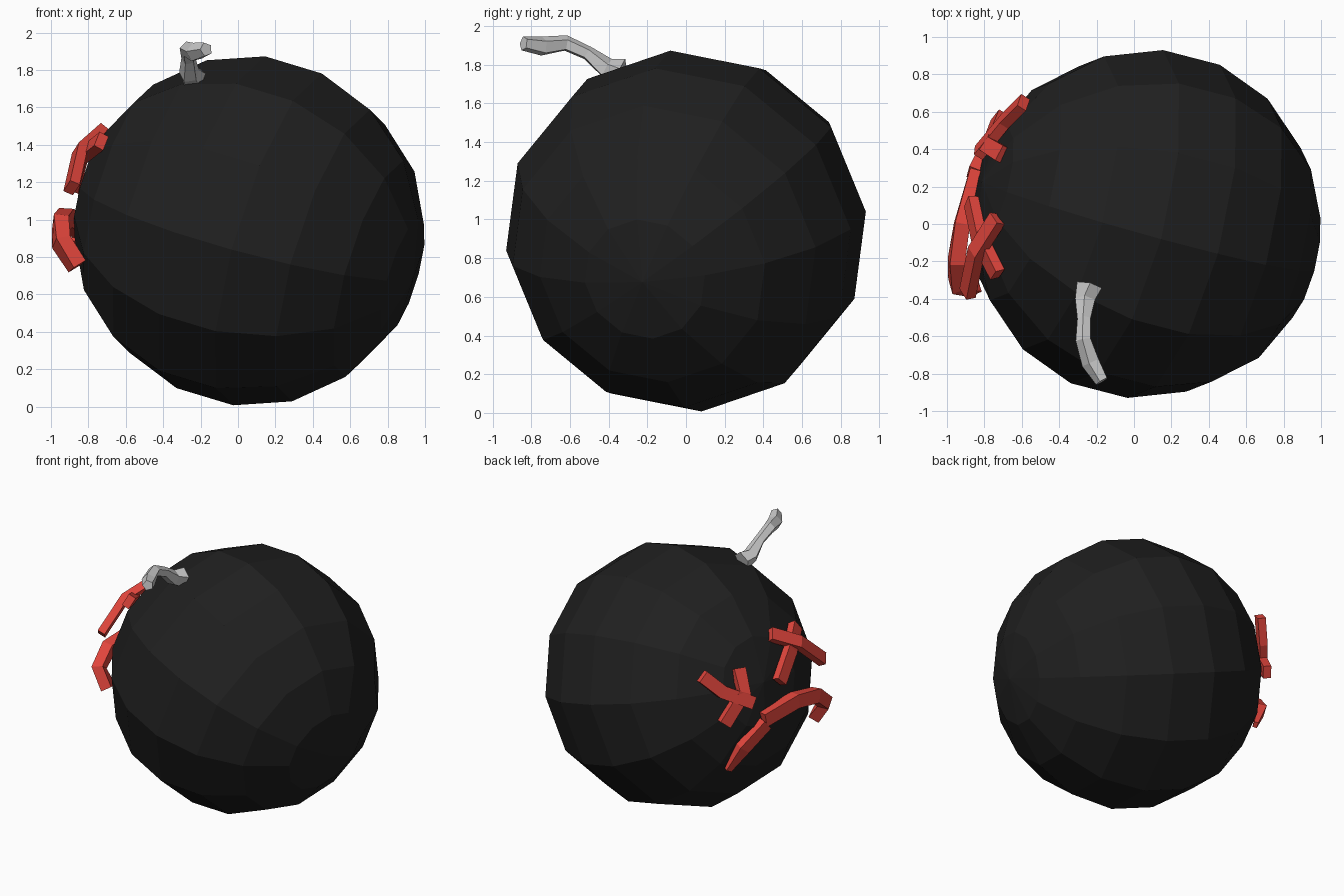
import bpy, bmesh
from math import sin, cos, pi
from mathutils import Vector, Matrix

if "Cube" in bpy.data.objects:
    bpy.data.objects.remove(bpy.data.objects["Cube"])

R = 0.94
CENTRE = Vector((0.06, 0.0, 0.94))


def material(name, rgb):
    m = bpy.data.materials.new(name)
    m.diffuse_color = (*rgb, 1.0)
    m.use_nodes = True
    m.node_tree.nodes["Principled BSDF"].inputs["Base Color"].default_value = m.diffuse_color
    return m


def finish(name, bm, mat=None):
    bmesh.ops.recalc_face_normals(bm, faces=bm.faces)
    me = bpy.data.meshes.new(name)
    bm.to_mesh(me)
    bm.free()
    ob = bpy.data.objects.new(name, me)
    bpy.context.collection.objects.link(ob)
    if mat:
        me.materials.append(mat)
    return ob


def loft(name, points, section, scales=None, mat=None):
    """Sweep a section (side, outward) along points, kept upright on the ball."""
    pts = [Vector(p) for p in points]
    scales = scales or [1.0] * len(pts)
    bm = bmesh.new()
    rings = []
    for i, p in enumerate(pts):
        along = (pts[min(i + 1, len(pts) - 1)] - pts[max(i - 1, 0)]).normalized()
        side = (p - CENTRE).cross(along).normalized()
        out = along.cross(side)
        rings.append([bm.verts.new(p + (side * a + out * b) * scales[i])
                      for a, b in section])
    n = len(section)
    for r0, r1 in zip(rings, rings[1:]):
        for k in range(n):
            bm.faces.new((r0[k], r0[(k + 1) % n], r1[(k + 1) % n], r1[k]))
    bm.faces.new(rings[0])
    bm.faces.new(rings[-1])
    return finish(name, bm, mat)


def box(w, t):
    return [(-w, -t), (w, -t), (w, t), (-w, t)]


black = material("black", (0.014, 0.014, 0.014))
red = material("red", (0.75, 0.06, 0.045))

# Ball: faceted sphere whose pole points sideways and slightly down
pole = Vector((0.927, -0.24, -0.28)).normalized()
u = Vector((0.257, -0.13, 0.96))
u = (u - pole * u.dot(pole)).normalized()
v = pole.cross(u)
turn = Matrix((u, v, pole)).transposed().to_4x4()
bm = bmesh.new()
bmesh.ops.create_uvsphere(bm, u_segments=12, v_segments=9, radius=R,
                          matrix=Matrix.Translation(CENTRE) @ turn)
finish("ball", bm, black)

# Fuse: crooked five-sided cord with a flared foot
cord = [(cos(2 * pi * k / 5) * 0.045, sin(2 * pi * k / 5) * 0.045) for k in range(5)]
loft("fuse",
     [(-0.24, -0.33, 1.76), (-0.26, -0.41, 1.78), (-0.265, -0.51, 1.86),
      (-0.27, -0.62, 1.91), (-0.23, -0.74, 1.895), (-0.17, -0.84, 1.91)],
     cord, [1.6, 1.25, 0.85, 0.95, 1.15, 0.85])

# Crossed eyes: two bent strokes each
strokes = {
    "near_eye_long_stroke": [(-0.73, 0.03, 1.47), (-0.845, -0.15, 1.37), (-0.89, -0.37, 1.17)],
    "near_eye_short_stroke": [(-0.73, -0.27, 1.42), (-0.83, -0.07, 1.34), (-0.87, 0.12, 1.18)],
    "far_eye_long_stroke": [(-0.59, 0.65, 1.35), (-0.69, 0.55, 1.22), (-0.83, 0.38, 1.11)],
    "far_eye_short_stroke": [(-0.70, 0.37, 1.33), (-0.78, 0.42, 1.19), (-0.72, 0.57, 0.99)],
}
for name, pts in strokes.items():
    loft(name, pts, box(0.045, 0.028), mat=red)

# Mouth: hooked upper line and a drooping tail
loft("mouth_upper",
     [(-0.84, 0.28, 0.95), (-0.92, 0.0, 1.01), (-0.95, -0.2, 0.98),
      (-0.945, -0.32, 0.88), (-0.86, -0.33, 0.75)],
     box(0.05, 0.04), mat=red)
loft("mouth_tail",
     [(-0.86, 0.27, 0.92), (-0.78, 0.43, 0.77), (-0.69, 0.48, 0.60)],
     box(0.045, 0.03), [1.0, 1.0, 0.5], red)
